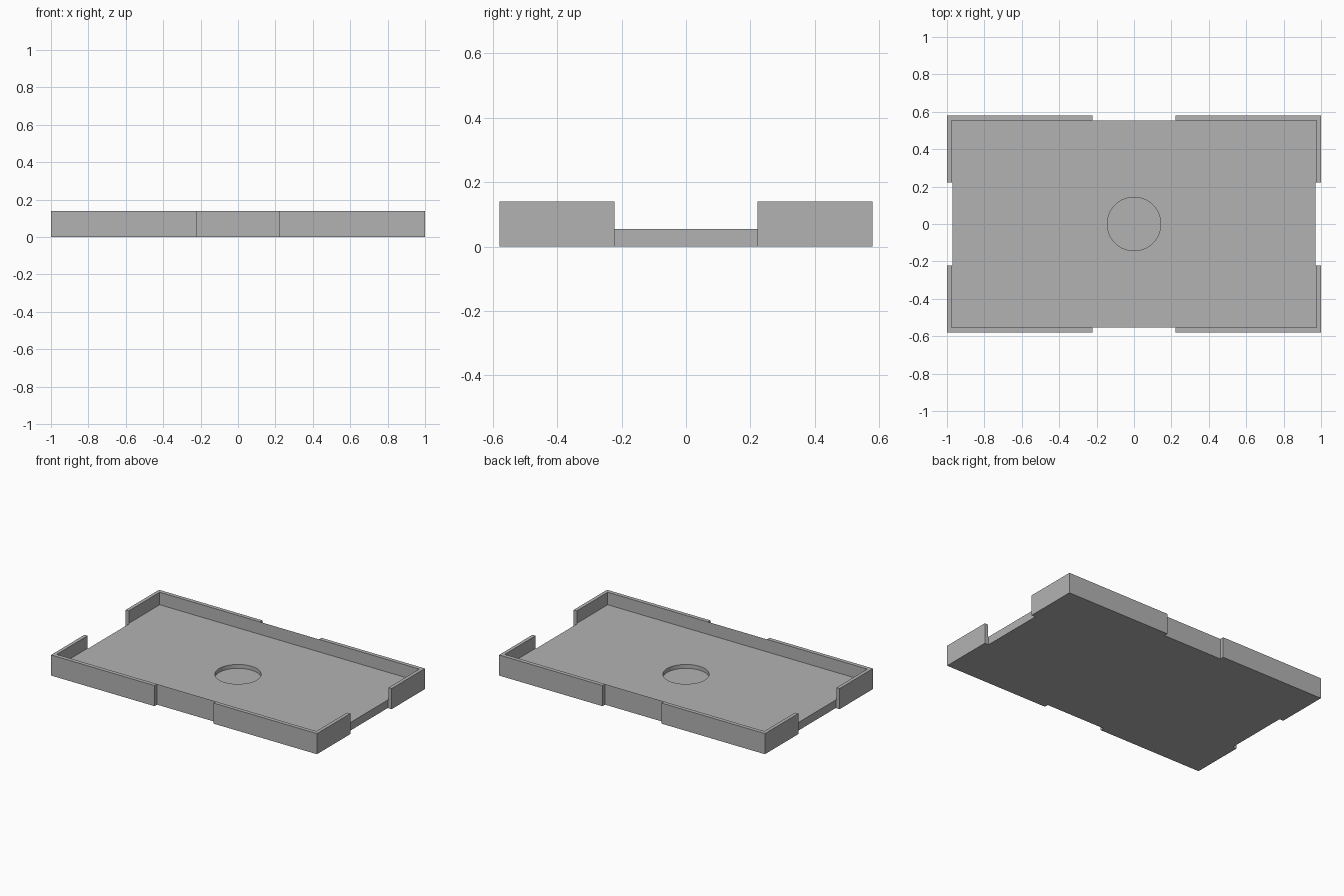
import bpy

cube = bpy.data.objects.get("Cube")
if cube:
    bpy.data.objects.remove(cube, do_unlink=True)

HALF_X, HALF_Y, HEIGHT = 1.0, 0.58, 0.14
INNER_X, INNER_Y = 0.976, 0.553
FLOOR = 0.055
GAP = 0.222
RECESS_R, RECESS_Z = 0.143, 0.028

grey = bpy.data.materials.new("plain grey")
grey.use_nodes = True
colour = (0.45, 0.45, 0.45, 1)
grey.diffuse_color = colour
grey.node_tree.nodes["Principled BSDF"].inputs["Base Color"].default_value = colour


def box(name, x, y, z):
    """Axis-aligned box from (min, max) pairs."""
    spans = (x, y, z)
    bpy.ops.mesh.primitive_cube_add(size=1, location=[sum(s) / 2 for s in spans])
    ob = bpy.context.object
    ob.name = name
    ob.scale = [s[1] - s[0] for s in spans]
    bpy.ops.object.transform_apply(location=True, rotation=False, scale=True)
    ob.data.materials.append(grey)
    return ob


def cut(target, cutter):
    """Subtract a helper shape and remove it."""
    mod = target.modifiers.new("cut", "BOOLEAN")
    mod.operation, mod.solver, mod.object = "DIFFERENCE", "EXACT", cutter
    cutter.hide_render = True
    bpy.context.view_layer.objects.active = target
    bpy.ops.object.modifier_apply(modifier=mod.name)
    bpy.data.objects.remove(cutter, do_unlink=True)


# Tray block hollowed out above the floor
tray = box("tray", (-HALF_X, HALF_X), (-HALF_Y, HALF_Y), (0, HEIGHT))
cut(tray, box("pocket_cutter", (-INNER_X, INNER_X), (-INNER_Y, INNER_Y), (FLOOR, 1)))

# Openings in the middle of each wall leave four corner guards
for s in (-1, 1):
    cut(tray, box("end_gap_cutter", sorted((s * 0.971, s * 1.2)), (-GAP, GAP), (-1, 1)))
    cut(tray, box("side_gap_cutter", (-GAP, GAP), sorted((s * INNER_Y, s * 0.8)), (-1, 1)))

# Round recess in the floor
bpy.ops.mesh.primitive_cylinder_add(vertices=64, radius=RECESS_R, depth=0.2,
                                    location=(0, 0, RECESS_Z + 0.1))
recess = bpy.context.object
recess.name = "recess_cutter"
recess.data.materials.append(grey)
cut(tray, recess)

bpy.ops.object.select_all(action="DESELECT")
tray.select_set(True)
bpy.context.view_layer.objects.active = tray
bpy.ops.object.shade_smooth_by_angle()
